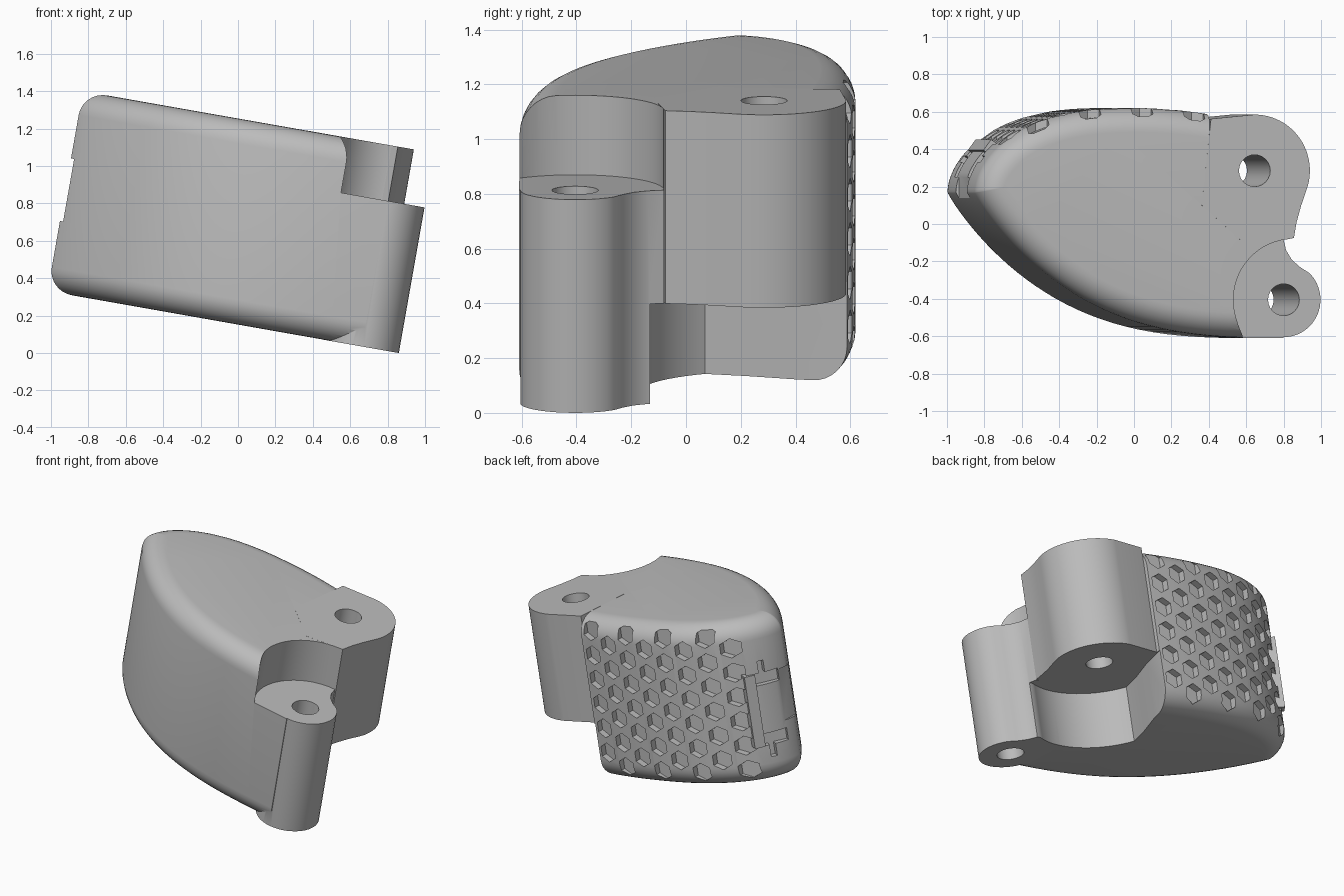
import bpy, bmesh, math
from math import sin, cos, pi, sqrt, radians
from mathutils import Matrix

cube = bpy.data.objects.get("Cube")
if cube:
    bpy.data.objects.remove(cube, do_unlink=True)

TILT = radians(10)
LOW, HIGH, FILLET = 0.15, 1.235, 0.13
TIP, FRONT_END, BACK_END = -1.06, 0.647, 0.2
FRONT_PIN, BACK_PIN = (0.647, -0.405), (0.437, 0.285)

grey = bpy.data.materials.new("plain_grey")
grey.use_nodes = True
grey.diffuse_color = (0.5, 0.5, 0.5, 1)
grey.node_tree.nodes["Principled BSDF"].inputs["Base Color"].default_value = (0.5, 0.5, 0.5, 1)


def to_object(name, bm):
    bmesh.ops.recalc_face_normals(bm, faces=bm.faces)
    mesh = bpy.data.meshes.new(name)
    bm.to_mesh(mesh)
    bm.free()
    mesh.materials.append(grey)
    obj = bpy.data.objects.new(name, mesh)
    bpy.context.collection.objects.link(obj)
    return obj


def loft(bm, rings):
    loops = [[bm.verts.new(p) for p in ring] for ring in rings]
    n = len(loops[0])
    for a, b in zip(loops, loops[1:]):
        for i in range(n):
            j = (i + 1) % n
            bm.faces.new((a[i], a[j], b[j], b[i]))
    bm.faces.new(loops[0][::-1])
    bm.faces.new(loops[-1])


def prism(name, pts, low, high):
    bm = bmesh.new()
    loft(bm, [[(x, y, z) for x, y in pts] for z in (low, high)])
    return to_object(name, bm)


def arc(centre, r, start, end, n=24):
    angles = [radians(start + (end - start) * i / n) for i in range(n + 1)]
    return [(centre[0] + r * cos(a), centre[1] + r * sin(a)) for a in angles]


def combine(target, tool, operation):
    mod = target.modifiers.new("combine", "BOOLEAN")
    mod.operation, mod.solver, mod.object = operation, "EXACT", tool
    bpy.context.view_layer.objects.active = target
    bpy.ops.object.modifier_apply(modifier=mod.name)
    bpy.data.objects.remove(tool, do_unlink=True)


# Curved sides of the body seen in plan
def front_side(u):
    t = min(1, max(0, (0.6 - u) / 1.66))
    return 0.17 - 0.78 * (1 - t ** 2.8) ** 0.9


def back_side(u):
    if u > -0.2:
        return 0.62 - 0.2 * (u + 0.2) ** 2
    t = min(1, (-0.2 - u) / 0.86)
    return 0.17 + 0.45 * (1 - t ** 2.5) ** 0.55


def inset(side, u, d, sign):
    values = [side(u)] if u >= TIP else []
    for i in range(41):
        a = pi * i / 40
        s = u + d * cos(a)
        if s >= TIP:
            values.append(side(s) + sign * d * sin(a))
    return max(values) if sign > 0 else min(values)


def ring(d, z, n=36):
    # Find where the two inset sides meet
    lo, hi = TIP, -0.3
    for _ in range(30):
        mid = (lo + hi) / 2
        if inset(front_side, mid, d, 1) < inset(back_side, mid, d, -1):
            hi = mid
        else:
            lo = mid
    tip = hi
    pts = []
    for i in range(n, 0, -1):
        u = tip + (FRONT_END - tip) * (i / n) ** 2
        pts.append((u, inset(front_side, u, d, 1), z))
    pts.append((tip, (inset(front_side, tip, d, 1) + inset(back_side, tip, d, -1)) / 2, z))
    for i in range(1, n + 1):
        u = tip + (BACK_END - tip) * (i / n) ** 2
        pts.append((u, inset(back_side, u, d, -1), z))
    return pts + [(BACK_END, 0.3, z), (*BACK_PIN, z), (0.63, -0.11, z)]


# Body with rounded rims
steps = [i * pi / 16 for i in range(9)]
rings = [ring(FILLET * (1 - sin(a)), LOW + FILLET * (1 - cos(a))) for a in steps]
rings += [ring(FILLET * (1 - cos(a)), HIGH - FILLET * (1 - sin(a))) for a in steps]
bm = bmesh.new()
loft(bm, rings)
body = to_object("hinged_grip_body", bm)

# Honeycomb pockets on the back
bm = bmesh.new()
for col in range(8):
    u = 0.12 - 0.141 * col
    slope = (back_side(u + 0.03) - back_side(u - 0.03)) / 0.06
    for row in range(6):
        w = 0.32 + 0.163 * row - (0.08 if col % 2 else 0)
        w += 0.02
        hexagon = arc((u, w), 0.064, 30, 330, 5)
        inner = [(x, back_side(u) + slope * (x - u) - 0.045, z) for x, z in hexagon]
        outer = [(x, 0.85, z) for x, z in hexagon]
        loft(bm, [inner, outer])
combine(body, to_object("honeycomb_cutter", bm), "DIFFERENCE")


# Latch slots and raised strip beside the tip
def slanted(along, out, low, high, name):
    t, n, base = (0.59, 0.81), (-0.81, 0.59), (-0.98, 0.364)
    pts = [(base[0] + t[0] * a + n[0] * o, base[1] + t[1] * a + n[1] * o)
           for a, o in ((along[0], out[0]), (along[1], out[0]),
                        (along[1], out[1]), (along[0], out[1]))]
    return prism(name, pts, low, high)


for low, high, leg in ((0.8, 0.88, 0.96), (0.4, 0.48, 0.32)):
    combine(body, slanted((-0.13, 0.05), (-0.045, 0.2), low, high, "slot_cutter"), "DIFFERENCE")
    combine(body, slanted((-0.04, 0.0), (-0.045, 0.2), min(low, leg), max(high, leg),
                          "slot_leg_cutter"), "DIFFERENCE")
combine(body, slanted((0.03, 0.1), (-0.1, 0.012), 0.4, 0.88, "latch_strip"), "UNION")
combine(body, prism("tip_cutter", [(-1.2, 0), (-1.043, 0), (-1.043, 0.35), (-1.2, 0.35)],
                    0.53, 0.87), "DIFFERENCE")

# Hinge knuckles
back_knuckle = [(0.2, 0.562)] + arc(BACK_PIN, 0.3, 90, -20)
back_knuckle += [(0.69, 0.1), (0.665, 0.01), (0.65, -0.075), (0.4, -0.12), (0.15, 0.1)]
combine(body, prism("back_knuckle", back_knuckle, 0.4, HIGH + 0.0005), "UNION")
front_knuckle = arc(FRONT_PIN, 0.2, -180, 45)
front_knuckle += [(0.735, -0.23), (0.69, -0.19), (0.66, -0.14), (0.645, -0.08), (0.43, -0.1)]
combine(body, prism("front_knuckle", front_knuckle, LOW - 0.0005, 0.96), "UNION")

# Clearance above the front knuckle and below the back one
combine(body, prism("upper_clearance", arc(FRONT_PIN, 0.325, 0, 354, 59), 0.94, 1.5), "DIFFERENCE")
lower = arc(BACK_PIN, 0.46, -65, -152)
lower += [(0.075, 0.22), (0.145, 0.4), (0.195, 0.58), (0.2, 0.8), (1, 0.8), (1, -0.132)]
combine(body, prism("lower_clearance", lower, 0, 0.52), "DIFFERENCE")

# Pin holes
for pin in (FRONT_PIN, BACK_PIN):
    combine(body, prism("pin_hole", arc(pin, 0.085, 0, 345, 23), -0.2, 1.6), "DIFFERENCE")

# Lean the finished part and smooth its curves
body.data.transform(Matrix.Rotation(TILT, 4, "Y"))
body.data.update()
bpy.ops.object.select_all(action="DESELECT")
body.select_set(True)
bpy.context.view_layer.objects.active = body
bpy.ops.object.shade_smooth_by_angle(angle=radians(28))
